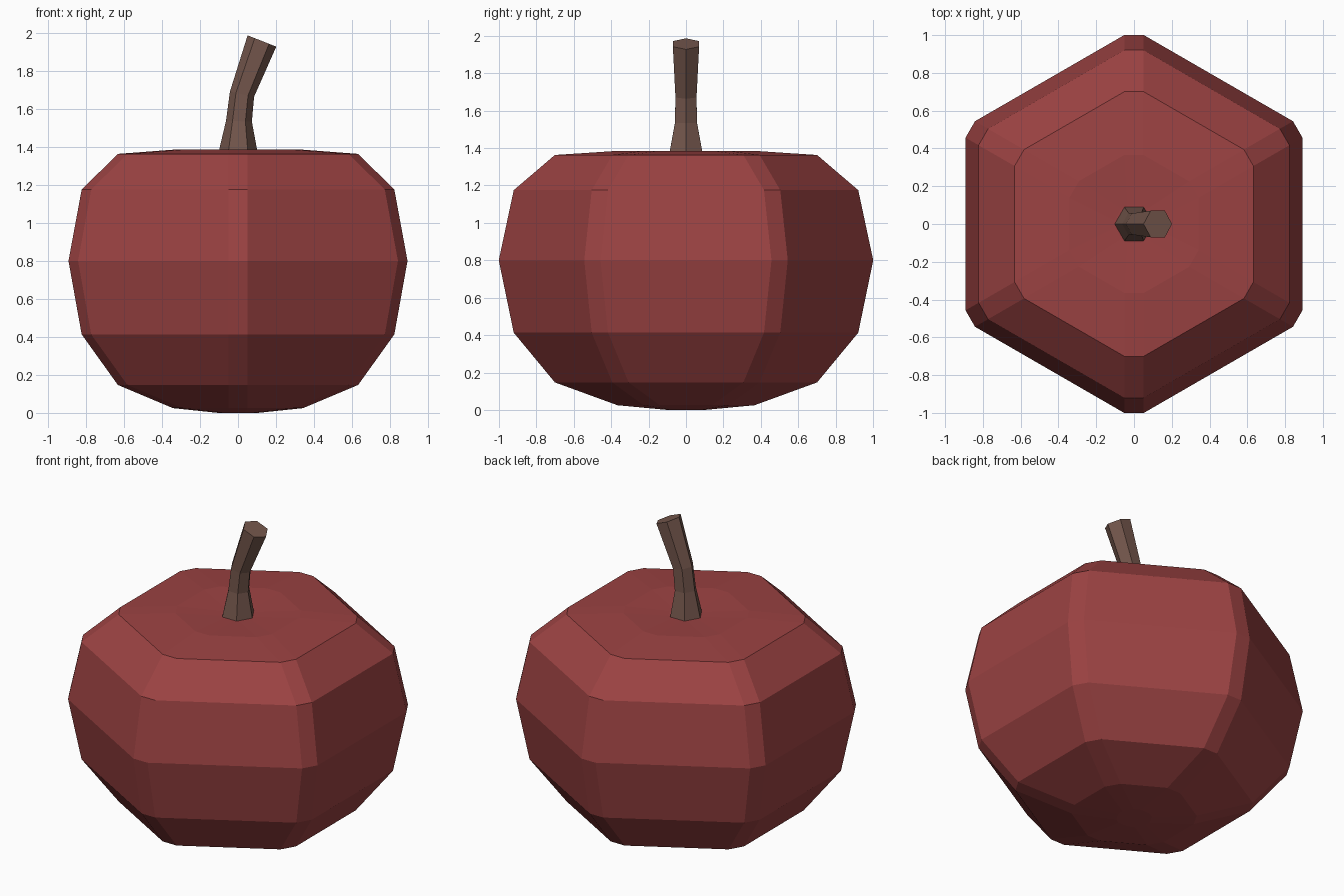
import bpy, bmesh
from math import sin, cos, radians
from mathutils import Vector

if "Cube" in bpy.data.objects:
    bpy.data.objects.remove(bpy.data.objects["Cube"])


def material(name, color):
    m = bpy.data.materials.new(name)
    m.diffuse_color = (*color, 1)
    m.use_nodes = True
    m.node_tree.nodes["Principled BSDF"].inputs["Base Color"].default_value = m.diffuse_color
    return m


def loft(name, rings, mat):
    # Skin a list of equal-length rings and cap both ends
    bm = bmesh.new()
    rows = [[bm.verts.new(p) for p in ring] for ring in rings]
    n = len(rows[0])
    for a, b in zip(rows, rows[1:]):
        for i in range(n):
            j = (i + 1) % n
            bm.faces.new((a[i], a[j], b[j], b[i]))
    bm.faces.new(rows[0][::-1])
    bm.faces.new(rows[-1])
    bmesh.ops.recalc_face_normals(bm, faces=bm.faces)
    mesh = bpy.data.meshes.new(name)
    bm.to_mesh(mesh)
    bm.free()
    mesh.materials.append(mat)
    obj = bpy.data.objects.new(name, mesh)
    bpy.context.collection.objects.link(obj)
    return obj


def chamfered_hexagon(r, z, cut=0.058):
    # Hexagon with corners on the y axis, each corner cut off
    corners = [Vector((r * sin(radians(60 * i)), r * cos(radians(60 * i)), z))
               for i in range(6)]
    t = min(cut / r, 0.33)
    pts = []
    for i, c in enumerate(corners):
        pts += [c.lerp(corners[i - 1], t), c.lerp(corners[(i + 1) % 6], t)]
    return pts


def stem_ring(x, z, r, tilt):
    # Hexagon with corners on the x axis, leaning towards +x
    t = radians(tilt)
    return [Vector((x + r * cos(radians(a)) * cos(t), r * sin(radians(a)),
                    z - r * cos(radians(a)) * sin(t))) for a in range(0, 360, 60)]


red = material("dark red skin", (0.33, 0.055, 0.055))
brown = material("brown stem", (0.175, 0.095, 0.073))

# Body: corner radius and height of each ring, bottom to top
profile = [(0.12, 0.0), (0.395, 0.025), (0.73, 0.147), (0.95, 0.413), (1.03, 0.8),
           (0.95, 1.175), (0.73, 1.363), (0.395, 1.385), (0.12, 1.372)]
loft("pumpkin_body", [chamfered_hexagon(r, z) for r, z in profile], red)

# Stem: x, z, radius and tilt along the bend
bend = [(0, 1.36, 0.105, 0), (0.005, 1.535, 0.068, 2),
        (0.021, 1.677, 0.065, 12), (0.126, 1.957, 0.081, 21.5)]
loft("stem", [stem_ring(*b) for b in bend], brown)
